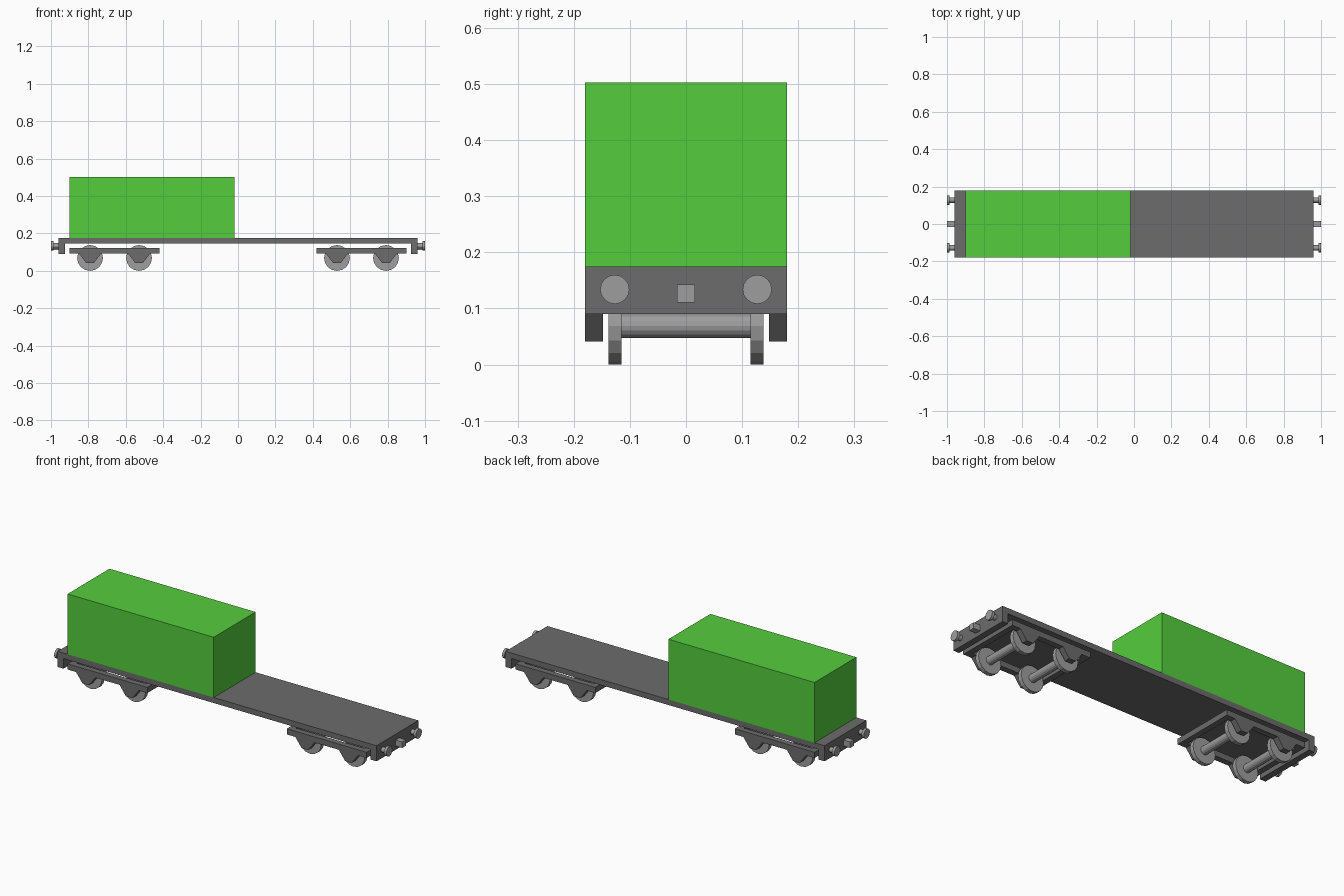
import bpy, bmesh, math
from mathutils import Matrix, Vector

if "Cube" in bpy.data.objects:
    bpy.data.objects.remove(bpy.data.objects["Cube"])


def material(name, rgb):
    m = bpy.data.materials.new(name)
    m.diffuse_color = (*rgb, 1)
    m.use_nodes = True
    m.node_tree.nodes["Principled BSDF"].inputs["Base Color"].default_value = m.diffuse_color
    return m


GREEN = material("container green", (0.09, 0.61, 0.047))
DARK = material("chassis dark grey", (0.15, 0.15, 0.15))
LIGHT = material("metal light grey", (0.34, 0.34, 0.34))


def finish(name, bm, mat):
    bmesh.ops.recalc_face_normals(bm, faces=bm.faces)
    me = bpy.data.meshes.new(name)
    bm.to_mesh(me)
    bm.free()
    me.materials.append(mat)
    ob = bpy.data.objects.new(name, me)
    bpy.context.collection.objects.link(ob)
    return ob


def add_box(bm, x0, x1, y0, y1, z0, z1):
    mid = Vector((x0 + x1, y0 + y1, z0 + z1)) / 2
    size = Matrix.Diagonal((x1 - x0, y1 - y0, z1 - z0, 1))
    bmesh.ops.create_cube(bm, size=1, matrix=Matrix.Translation(mid) @ size)


def add_cylinder(bm, centre, r, depth, axis, sides=16):
    # vertices land on the horizontal and vertical extremes
    turn = Matrix.Rotation(math.pi / 2, 4, 'X' if axis == 'Y' else 'Y')
    bmesh.ops.create_cone(bm, cap_ends=True, segments=sides, radius1=r, radius2=r,
                          depth=depth, matrix=Matrix.Translation(centre) @ turn)


def add_prism(bm, profile, y0, y1):
    # xz profile extruded along y
    face = bm.faces.new([bm.verts.new((x, y0, z)) for x, z in profile])
    new = bmesh.ops.extrude_face_region(bm, geom=[face])["geom"]
    bmesh.ops.translate(bm, vec=(0, y1 - y0, 0),
                        verts=[v for v in new if isinstance(v, bmesh.types.BMVert)])
    if not face.is_valid:
        return
    # keep the starting cap so the prism is closed


# deck with turned-down end beams
bm = bmesh.new()
profile = [(-0.96, 0.09), (-0.925, 0.09), (-0.925, 0.145), (0.925, 0.145),
           (0.925, 0.09), (0.96, 0.09), (0.96, 0.175), (-0.96, 0.175)]
add_prism(bm, profile, -0.18, 0.18)
finish("deck", bm, DARK)

# container
bm = bmesh.new()
add_box(bm, -0.90, -0.02, -0.18, 0.18, 0.175, 0.503)
finish("container", bm, GREEN)

AXLE_Z = 0.069
for end, label in ((-1, "left"), (1, "right")):
    cx = end * 0.66

    # bogie frame: side bars with axle hangers, joined by end bars
    bm = bmesh.new()
    for s in (-1, 1):
        y0, y1 = sorted((s * 0.148, s * 0.18))
        side = [(cx - 0.24, 0.123), (cx - 0.24, 0.092)]
        for wx in (cx - 0.131, cx + 0.131):
            side += [(wx - 0.058, 0.092), (wx - 0.02, 0.041),
                     (wx + 0.02, 0.041), (wx + 0.058, 0.092)]
        side += [(cx + 0.24, 0.092), (cx + 0.24, 0.123)]
        add_prism(bm, side, y0, y1)
        x0, x1 = sorted((cx + s * 0.24, cx + s * 0.208))
        add_box(bm, x0, x1, -0.148, 0.148, 0.092, 0.123)
    finish(label + "_bogie_frame", bm, DARK)

    # wheelsets
    for i, dx in enumerate((-0.131, 0.131)):
        bm = bmesh.new()
        for s in (-1, 1):
            add_cylinder(bm, (cx + dx, s * 0.1265, AXLE_Z), 0.069, 0.023, 'Y')
        add_cylinder(bm, (cx + dx, 0, AXLE_Z), 0.022, 0.235, 'Y')
        finish(f"{label}_wheelset_{i + 1}", bm, LIGHT)

    # buffers: stem and round plate
    bm = bmesh.new()
    for s in (-1, 1):
        add_cylinder(bm, (end * 0.972, s * 0.127, 0.134), 0.014, 0.034, 'X')
        add_cylinder(bm, (end * 0.993, s * 0.127, 0.134), 0.026, 0.014, 'X')
    finish(label + "_buffers", bm, LIGHT)

    # coupler
    bm = bmesh.new()
    x0, x1 = sorted((end * 0.955, end * 1.0))
    add_box(bm, x0, x1, -0.016, 0.016, 0.111, 0.143)
    finish(label + "_coupler", bm, LIGHT)
